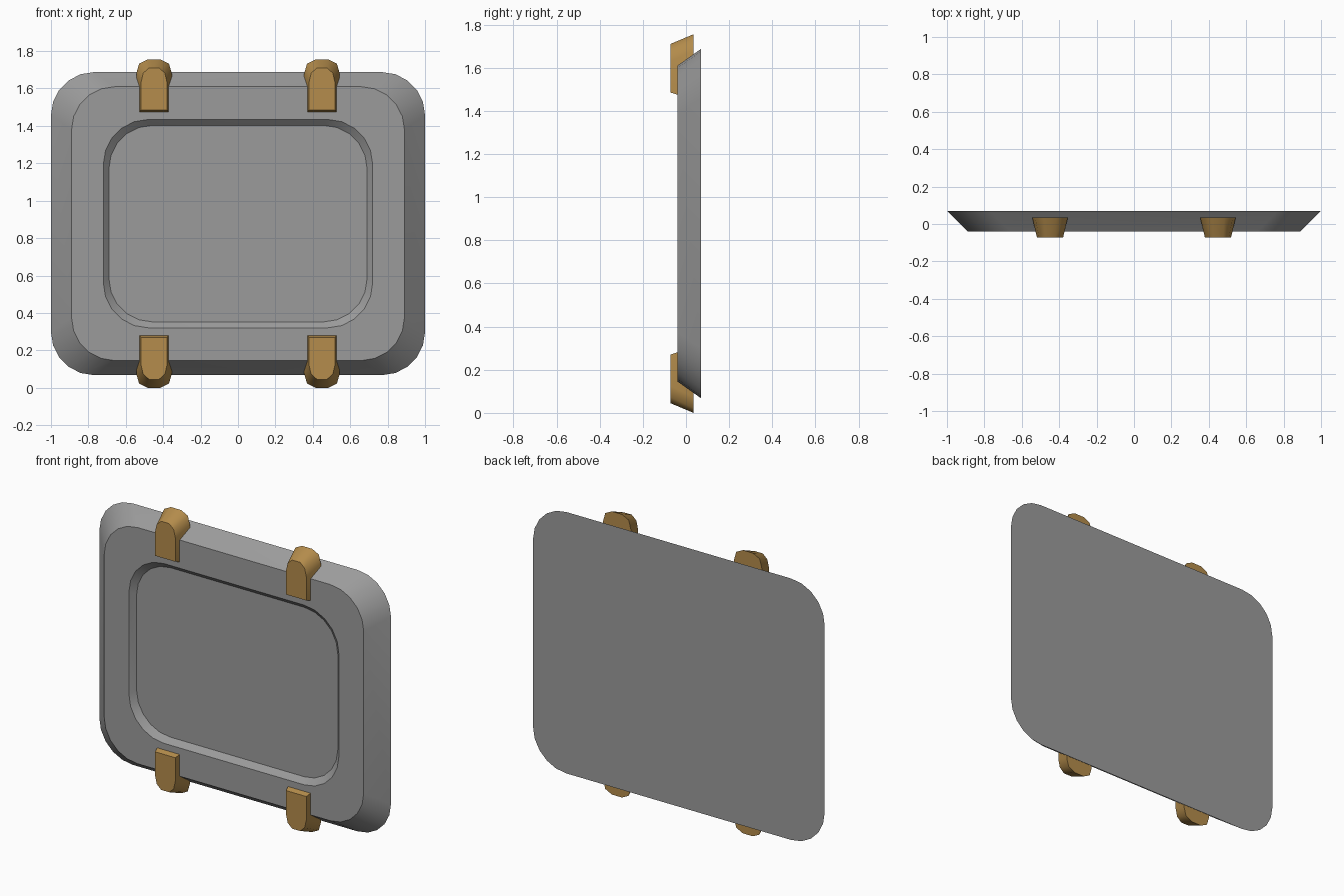
import bpy, bmesh, math

if "Cube" in bpy.data.objects:
    bpy.data.objects.remove(bpy.data.objects["Cube"])

MID_Z = 0.8775  # height of the plate's horizontal symmetry plane


def rounded_rect(hx, hz, r, y, seg=5):
    """Rounded rectangle in the xz plane, centred on the origin."""
    pts = []
    for i, (sx, sz) in enumerate([(1, 1), (-1, 1), (-1, -1), (1, -1)]):
        for k in range(seg + 1):
            a = math.pi / 2 * (i + k / seg)
            pts.append((sx * (hx - r) + r * math.cos(a), y,
                        sz * (hz - r) + r * math.sin(a)))
    return pts


def loft(name, loops, color, smooth_angle):
    """Skin matching loops in order, cap both ends, shade and colour."""
    bm = bmesh.new()
    rings = [[bm.verts.new(p) for p in loop] for loop in loops]
    for a, b in zip(rings, rings[1:]):
        for i in range(len(a)):
            j = (i + 1) % len(a)
            bm.faces.new((a[i], a[j], b[j], b[i]))
    bm.faces.new(rings[0])
    bm.faces.new(rings[-1])
    bmesh.ops.recalc_face_normals(bm, faces=bm.faces)
    mesh = bpy.data.meshes.new(name)
    bm.to_mesh(mesh)
    bm.free()
    mat = bpy.data.materials.new(name + "_colour")
    mat.diffuse_color = (*color, 1)
    mat.use_nodes = True
    mat.node_tree.nodes["Principled BSDF"].inputs["Base Color"].default_value = mat.diffuse_color
    mesh.materials.append(mat)
    obj = bpy.data.objects.new(name, mesh)
    obj.location.z = MID_Z
    bpy.context.collection.objects.link(obj)
    bpy.ops.object.select_all(action='DESELECT')
    obj.select_set(True)
    bpy.context.view_layer.objects.active = obj
    bpy.ops.object.shade_smooth_by_angle(angle=math.radians(smooth_angle))
    return obj


# Plate: wide back, sloped rim, flat frame and shallow recessed panel
loft("plate", [
    rounded_rect(1.0, 0.81, 0.23, 0.07),
    rounded_rect(0.89, 0.732, 0.23, -0.04),
    rounded_rect(0.72, 0.557, 0.24, -0.04),
    rounded_rect(0.69, 0.525, 0.23, -0.008),
], (0.33, 0.33, 0.33), 25)


# Clips: arched blocks that widen towards the back
def clip_outline(y, bottom, half):
    right = [(half[0][0], bottom)] + half
    outline = right + [(-x, z) for x, z in reversed(right)]
    return [(0.449 + x, y, z - MID_Z) for x, z in outline]


clip = loft("clips", [
    clip_outline(-0.072, 1.485, [(0.07, 1.63), (0.058, 1.682), (0.027, 1.71)]),
    clip_outline(0.035, 1.45, [(0.095, 1.68), (0.08, 1.732), (0.035, 1.755)]),
], (0.46, 0.265, 0.072), 40)
mirror = clip.modifiers.new("four_clips", 'MIRROR')
mirror.use_axis = (True, False, True)
mirror.use_mirror_merge = False
